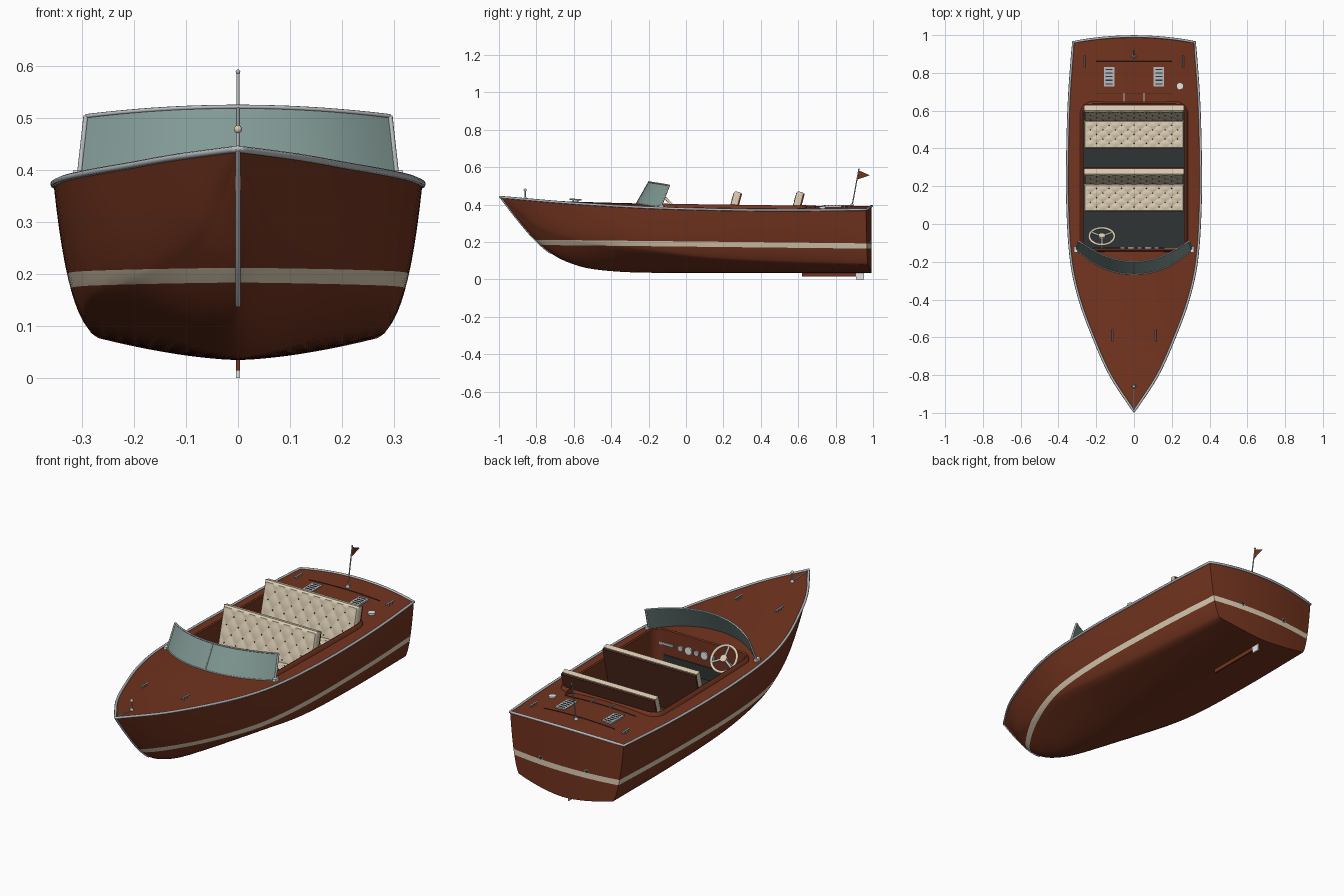
import bpy, bmesh, math
from mathutils import Matrix, Vector

if "Cube" in bpy.data.objects:
    bpy.data.objects.remove(bpy.data.objects["Cube"])

def material(name, *rgb):
    m = bpy.data.materials.new(name)
    m.use_nodes = True
    m.diffuse_color = (*rgb, 1)
    m.node_tree.nodes["Principled BSDF"].inputs["Base Color"].default_value = (*rgb, 1)
    return m

WOOD = material("mahogany", .17, .034, .0135)
CREAM = material("cream", .71, .61, .45)
GLASS = material("tinted_glass", .22, .32, .3)
CHROME = material("chrome", .48, .5, .52)
DARK = material("dark_floor", .03, .033, .033)
LEATHER = material("dark_wood", .095, .027, .014)
WHITE = material("white", .8, .8, .8)

def finish(name, bm, *mats, angle=40):
    bmesh.ops.recalc_face_normals(bm, faces=bm.faces[:])
    me = bpy.data.meshes.new(name)
    bm.to_mesh(me)
    bm.free()
    for m in mats:
        me.materials.append(m)
    me.shade_smooth()
    me.set_sharp_from_angle(angle=math.radians(angle))
    ob = bpy.data.objects.new(name, me)
    bpy.context.collection.objects.link(ob)
    return ob

def loft(rings, loop=False):
    """Skin closed rings of points, capped unless the path loops."""
    bm = bmesh.new()
    vs = [[bm.verts.new(p) for p in r] for r in rings]
    n = len(vs[0])
    for a, b in zip(vs, vs[1:] + (vs[:1] if loop else [])):
        for i in range(n):
            j = (i + 1) % n
            bm.faces.new((a[i], a[j], b[j], b[i]))
    if not loop:
        bm.faces.new(vs[0])
        bm.faces.new(vs[-1])
    return bm

def box(name, c, size, mat, rot=Matrix()):
    bm = bmesh.new()
    bmesh.ops.create_cube(bm, size=1, matrix=Matrix.Translation(c) @ rot @ Matrix.Diagonal((*size, 1)))
    return finish(name, bm, mat)

def disc(name, c, r, h, mat, rot=Matrix(), r2=None):
    bm = bmesh.new()
    bmesh.ops.create_cone(bm, cap_ends=True, segments=20, radius1=r, radius2=r if r2 is None else r2,
                          depth=h, matrix=Matrix.Translation(c) @ rot)
    return finish(name, bm, mat)

def ball(name, c, r, mat):
    bm = bmesh.new()
    bmesh.ops.create_uvsphere(bm, u_segments=14, v_segments=8, radius=r, matrix=Matrix.Translation(c))
    return finish(name, bm, mat)

def tube(name, pts, r, mat, cyclic=False):
    cu = bpy.data.curves.new(name, "CURVE")
    cu.dimensions, cu.bevel_depth, cu.bevel_resolution = "3D", r, 2
    cu.use_fill_caps = True
    sp = cu.splines.new("POLY")
    sp.points.add(len(pts) - 1)
    for p, q in zip(sp.points, pts):
        p.co = (*q, 1)
    sp.use_cyclic_u = cyclic
    cu.materials.append(mat)
    ob = bpy.data.objects.new(name, cu)
    bpy.context.collection.objects.link(ob)
    return ob

def spline(*pts):
    """Smooth curve through (y, value) points."""
    def slope(i):
        a, b = pts[max(i - 1, 0)], pts[min(i + 1, len(pts) - 1)]
        return (b[1] - a[1]) / (b[0] - a[0])
    def f(y):
        i = max([k for k in range(len(pts) - 1) if pts[k][0] <= y], default=0)
        (y0, a), (y1, b) = pts[i], pts[i + 1]
        h = y1 - y0
        t = min(max((y - y0) / h, 0), 1)
        return (a * (1 + 2 * t) * (1 - t) ** 2 + b * t * t * (3 - 2 * t)
                + h * t * (1 - t) * (slope(i) * (1 - t) - slope(i + 1) * t))
    return f

# Hull lines as functions of y
BOW, STERN = -.993, .993
beam = spline((BOW, 0), (-.8, .125), (-.6, .215), (-.4, .288), (-.2, .332), (.1, .352), (.4, .352), (.7, .342), (STERN, .322))
sheer = spline((BOW, .44), (-.6, .407), (-.2, .384), (.2, .373), (.5, .37), (STERN, .373))
keel = spline((BOW, .44), (-.9, .32), (-.8, .205), (-.7, .125), (-.6, .08), (-.5, .055), (-.3, .038), (0, .035), (STERN, .035))
chine = spline((BOW, 0), (-.9, .026), (-.8, .068), (-.6, .158), (-.4, .232), (-.2, .279), (.1, .293), (.5, .284), (STERN, .268))
chine_z = spline((BOW, .44), (-.9, .355), (-.8, .27), (-.6, .205), (-.4, .178), (-.2, .152), (.1, .114), (.5, .09), (STERN, .077))

def deck(x, y):
    w = max(beam(y), .001)
    return sheer(y) + .023 * (w / .35) ** 2 * (1 - min((x / w) ** 2, 1))

def rake(x, y):
    return y - .03 * (x / .32) ** 2 * max((y - .6) / (STERN - .6), 0)

def section(y):
    w, s, k, c, cz = (f(y) for f in (beam, sheer, keel, chine, chine_z))
    half = []
    for i in range(9):
        t = i / 9
        half.append((c * t, k + (cz - k) * t ** 1.6))
    mx, mz = c + (.42 + .2 * (w / .35) ** 2) * (w - c), cz + .17 * (s - cz)
    for i in range(11):
        t = i / 10
        u = 1 - t
        half.append((u * u * c + 2 * u * t * mx + t * t * w, u * u * cz + 2 * u * t * mz + t * t * s))
    half += [(w * t / 6, deck(w * t / 6, y)) for t in range(5, -1, -1)]
    return [(x, y, z) for x, z in half] + [(-x, y, z) for x, z in half[-2:0:-1]]

# Hull with curved transom and painted waterline
stations = [BOW + (STERN - BOW) * (i / 48) ** 1.25 for i in range(49)]
bm = loft([section(y) for y in stations])
bmesh.ops.remove_doubles(bm, verts=bm.verts[:], dist=.0002)
for i in range(-5, 6):
    cap = [f for f in bm.faces if all(v.co.y > STERN - .001 for v in f.verts)]
    geom = cap + list({e for f in cap for e in f.edges}) + list({v for f in cap for v in f.verts})
    bmesh.ops.bisect_plane(bm, geom=geom, plane_co=(i * .05, 0, 0), plane_no=(1, 0, 0), dist=1e-5)
for v in bm.verts:
    v.co.y = rake(v.co.x, v.co.y)
for z in (.175, .203):
    bmesh.ops.bisect_plane(bm, geom=bm.verts[:] + bm.edges[:] + bm.faces[:],
                           plane_co=(0, 0, z), plane_no=(0, .011, 1), dist=1e-5)
for f in bm.faces:
    c = f.calc_center_median()
    f.material_index = int(.175 < c.z + .011 * c.y < .203)
hull = finish("hull", bm, WOOD, CREAM, angle=60)

# Cockpit opening
FLOOR = .21

def rounded(off, r=.05, hx=.268, y0=-.13, y1=.63):
    pts = []
    for k, (sx, cy) in enumerate(((1, y1 - r), (-1, y1 - r), (-1, y0 + r), (1, y0 + r))):
        for i in range(9):
            a = math.pi / 2 * (k + i / 8)
            pts.append((sx * (hx - r) + (r + off) * math.cos(a), cy + (r + off) * math.sin(a)))
    return pts

cutter = finish("cockpit_cutter", loft([[(x, y, z) for x, y in rounded(0)] for z in (FLOOR, .6)]), WOOD, CREAM)
cutter.hide_render = True
mod = hull.modifiers.new("cockpit", "BOOLEAN")
mod.operation, mod.solver, mod.object = "DIFFERENCE", "EXACT", cutter
cut = bpy.data.meshes.new_from_object(hull.evaluated_get(bpy.context.evaluated_depsgraph_get()))
hull.modifiers.clear()
hull.data = cut
cut.set_sharp_from_angle(angle=math.radians(60))
bpy.data.objects.remove(cutter)
floor = [[(x, y, z) for x, y in rounded(-.001)] for z in (FLOOR - .002, FLOOR + .005)]
finish("cockpit_floor", loft(floor), DARK)
sides = [rounded(o) for o in (0, 0, .007, .014, .02)]
lift = (-.02, .012, .016, .012, -.004)
rings = [[(*s[i], deck(*s[i]) + h) for s, h in zip(sides, lift)] for i in range(len(sides[0]))]
finish("coaming", loft(rings, loop=True), WOOD)

# Chrome rub rail and stem band
edge = [(beam(y), rake(beam(y), y), sheer(y)) for y in stations]
aft = [(x, rake(x, STERN), deck(x, STERN)) for x in [.32 * i / 8 for i in range(7, -8, -1)]]
tube("rub_rail", edge + aft + [(-x, y, z) for x, y, z in edge[:0:-1]], .0065, CHROME, True)
tube("stem_band", [(0, y, keel(y)) for y in [BOW + .27 * i / 14 for i in range(15)]], .005, CHROME)
tube("bow_strip", [(0, y, deck(0, y) + .001) for y in (-.98, -.93, -.87)], .003, CHROME)

# Windshield
def low(t):
    x, y = .305 * t, -.265 + .13 * abs(t) ** 2.2
    return Vector((x, y, deck(x, y)))

def high(t):
    return Vector((.292 * t, -.2 + .11 * t * t, .521 - .018 * t * t))

span = [i / 14 for i in range(-14, 15)]
back = Vector((0, .004, 0))
finish("windshield", loft([[low(t), high(t), high(t) + back, low(t) + back] for t in span]), GLASS)
tube("windshield_top", [high(t) for t in span], .004, CHROME)
tube("windshield_foot", [low(t) for t in span], .003, CHROME)
for n, t in (("right", -1), ("middle", 0), ("left", 1)):
    tube("windshield_post_" + n, [low(t), high(t)], .005 if t else .0025, CHROME)
for s in (-1, 1):
    box("windshield_bracket", (s * .308, -.135, deck(.308, -.135) + .006), (.018, .03, .014), WHITE)

# Buttoned upholstery with a plain border
def pad(name, hx, hy, depth, matrix):
    bm = bmesh.new()
    bmesh.ops.create_grid(bm, x_segments=96, y_segments=30, size=1)
    for v in bm.verts:
        u, w = v.co.x, v.co.y
        p, q = u * 4, w * 1.5
        quilt = abs(math.sin(math.pi * (p + q)) * math.sin(math.pi * (p - q))) ** .5
        rim = min((1 - abs(u)) * hx, (1 - abs(w)) * hy)
        h = .005 * quilt - .003 if rim > .014 else 0
        v.co = (u * hx, w * hy, h - .008 * max(1 - rim / .008, 0) ** 2)
    ext = bmesh.ops.extrude_edge_only(bm, edges=[e for e in bm.edges if e.is_boundary])
    for v in ext["geom"]:
        if isinstance(v, bmesh.types.BMVert):
            v.co.z = -depth
    base = len(bm.faces)
    for i in range(-7, 8):
        for j in range(-2, 3):
            if (i + j) % 2 == 0:
                at = Matrix.Translation((i / 8 * hx, j / 3 * hy, -.002))
                bmesh.ops.create_icosphere(bm, subdivisions=1, radius=.0032, matrix=at)
    bm.faces.ensure_lookup_table()
    for f in bm.faces[base:]:
        f.material_index = 1
    bm.transform(matrix)
    return finish(name, bm, CREAM, LEATHER)

for name, y in (("front", 0), ("rear", .335)):
    box(name + "_seat_base", (0, y + .15, .235), (.52, .17, .05), LEATHER)
    pad(name + "_seat_cushion", .264, .073, .05, Matrix.Translation((0, y + .139, .295)))
    tilt = Matrix.Rotation(math.radians(75.5), 4, "X")
    frame = Matrix.Translation((0, y + .225, .345)) @ tilt
    pad(name + "_seat_back", .264, .132, .035, frame)
    box(name + "_seat_panel", frame @ Vector((0, -.003, -.039)), (.528, .262, .01), LEATHER, tilt)

# Steering wheel and dashboard
hub = Vector((-.17, -.065, .385))
turn = Matrix.Rotation(math.radians(-48), 4, "X")

def wheel(a, r):
    return hub + turn @ Vector((r * math.cos(a), r * math.sin(a), 0))

tube("steering_rim", [wheel(math.tau * i / 32, .066) for i in range(32)], .007, CREAM, True)
for i in range(3):
    tube("steering_spoke", [hub, wheel(math.tau * (i / 3 + 1 / 12), .066)], .006, CHROME)
disc("steering_hub", hub, .018, .016, CREAM, turn)
tube("steering_column", [hub, hub + turn @ Vector((0, 0, -.09))], .006, CHROME)
face = Matrix.Rotation(math.pi / 2, 4, "X")
for i, r in enumerate((.014, .02, .014, .02, .014)):
    disc("gauge", (-.06 + .045 * i, -.127, .335), r, .008, WHITE if r > .015 else CHROME, face)
box("glove_box_trim", (.2, -.127, .335), (.08, .006, .012), CHROME)
box("kick_board", (0, -.128, .245), (.43, .006, .07), DARK)

# Deck hardware
def on_deck(x, y, h=0):
    return Vector((x, y, deck(x, y) + h))

for s in (-1, 1):
    for x, y in ((.115, -.59), (.26, .86)):
        x *= s
        tube("cleat_bar", [on_deck(x, y - .032, .014), on_deck(x, y + .032, .014)], .004, CHROME)
        for d in (-.012, .012):
            tube("cleat_foot", [on_deck(x, y + d, -.003), on_deck(x, y + d, .014)], .004, CHROME)
    box("engine_vent", on_deck(s * .132, .78, .002), (.056, .105, .008), CHROME)
    for i in range(5):
        box("vent_slot", on_deck(s * .132, .742 + .019 * i, .006), (.036, .006, .003), DARK)
    disc("exhaust_pipe", (s * .13, .983, .2), .011, .014, CHROME, face)
    disc("exhaust_bore", (s * .13, .9905, .2), .008, .002, DARK, face)
    box("hatch_hinge", on_deck(s * .052, .67, .002), (.006, .045, .006), CHROME)
for y in (.69, .86):
    tube("hatch_seam", [on_deck(x * .05, y, .0005) for x in range(-4, 5)], .002, DARK)
disc("fuel_cap", on_deck(.245, .73, .003), .018, .01, WHITE)
disc("light_base", on_deck(0, -.86, .004), .012, .012, CHROME, r2=.006)
tube("light_post", [on_deck(0, -.86), (0, -.86, .472)], .004, CHROME)
ball("bow_light", (0, -.86, .478), .008, CREAM)

# Flagstaff and pennant
disc("flag_base", on_deck(0, .888, .005), .012, .014, CHROME, r2=.006)
tube("flagstaff", [on_deck(0, .888), (0, .924, .588)], .003, CHROME)
ball("staff_finial", (0, .924, .588), .0045, CHROME)
corners = ((.923, .583), (.983, .556), (.913, .533))
finish("pennant", loft([[(x, y, z) for y, z in corners] for x in (-.0005, .0005)]), WOOD)

# Keel skeg and rudder
box("skeg", (0, .765, .026), (.008, .29, .022), WOOD)
box("rudder", (0, .93, .022), (.007, .042, .044), WHITE)
